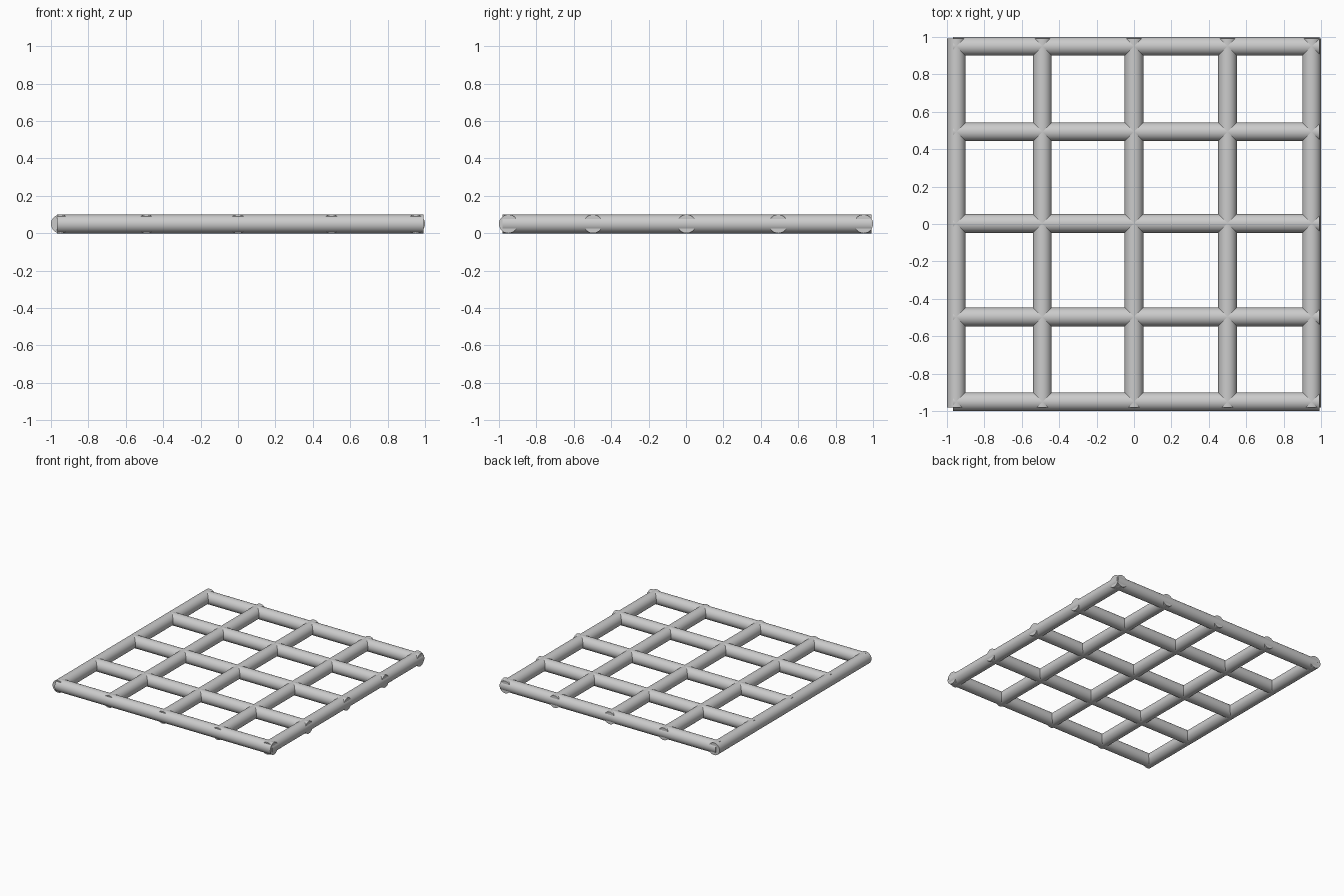
import bpy, math

if "Cube" in bpy.data.objects:
    bpy.data.objects.remove(bpy.data.objects["Cube"])

R = 0.05
SIDES = 32


def rod(name, axis, offset, start, end):
    """Round bar lying flat along x or y."""
    mid = (start + end) / 2
    loc = (mid, offset, R) if axis == 'x' else (offset, mid, R)
    rot = (0, math.pi / 2, 0) if axis == 'x' else (math.pi / 2, 0, 0)
    bpy.ops.mesh.primitive_cylinder_add(vertices=SIDES, radius=R, depth=end - start,
                                        location=loc, rotation=rot)
    ob = bpy.context.object
    ob.name = name
    bpy.ops.object.shade_smooth_by_angle(angle=math.radians(35))


# bars running left to right
for i, y in enumerate((-0.95, -0.497, 0.003, 0.493, 0.95)):
    rod(f"cross_bar_{i + 1}", 'x', y, -0.967, 0.993)

# bars running front to back
for i, x in enumerate((-0.95, -0.49, 0.0, 0.5, 0.95)):
    rod(f"long_bar_{i + 1}", 'y', x, -0.98, 0.992)
